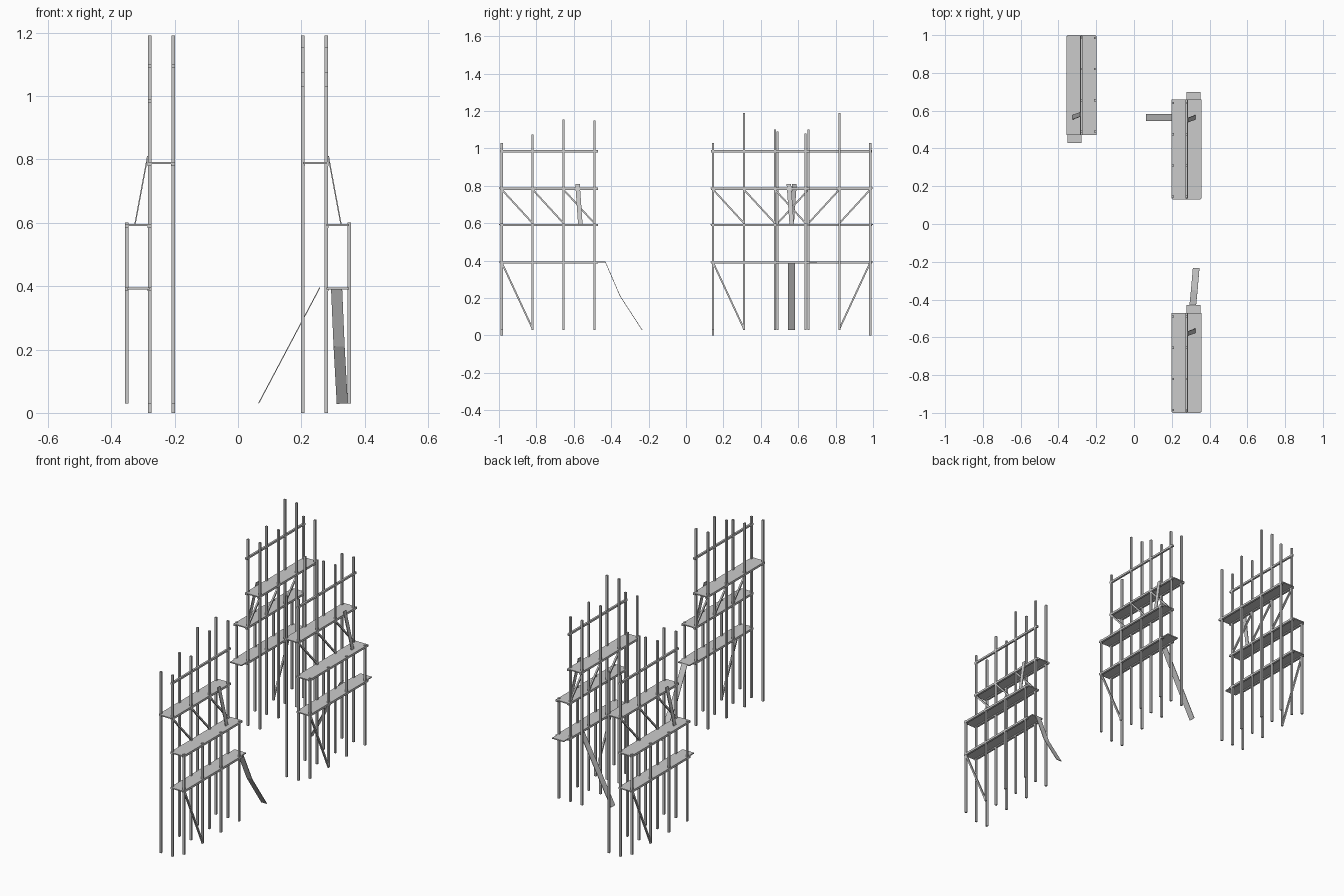
import bpy, bmesh
from mathutils import Vector, Matrix

cube = bpy.data.objects.get("Cube")
if cube:
    bpy.data.objects.remove(cube, do_unlink=True)


def material(name, value):
    m = bpy.data.materials.new(name)
    m.use_nodes = True
    m.diffuse_color = (value, value, value, 1)
    m.node_tree.nodes["Principled BSDF"].inputs["Base Color"].default_value = m.diffuse_color
    return m


GREY = material("plain_grey", 0.6)
POLE = 0.011                                # tube width
ROWS = {"inner": 0.205, "middle": 0.279, "outer": 0.351}
BAYS = [-0.985, -0.82, -0.655, -0.49]       # pole positions along the scaffold
START, END = -1.0, -0.47                    # platform ends


def bar(bm, a, b, width=POLE, depth=POLE, side=(1, 0, 0)):
    """Box running from a to b; width is measured along side."""
    a, b = Vector(a), Vector(b)
    axis = b - a
    z = axis.normalized()
    x = Vector(side)
    x = (x - z * x.dot(z)).normalized()
    y = z.cross(x)
    frame = Matrix((x * width, y * depth, axis)).transposed().to_4x4()
    bmesh.ops.create_cube(bm, size=1, matrix=Matrix.Translation((a + b) / 2) @ frame)


def finish(name, bm, place):
    bm.transform(place)
    mesh = bpy.data.meshes.new(name)
    bm.to_mesh(mesh)
    bm.free()
    mesh.materials.append(GREY)
    bpy.context.collection.objects.link(bpy.data.objects.new(name, mesh))


def scaffold(label, place, tops):
    # Upright poles: two tall rows and a short outer row
    bm = bmesh.new()
    for row, x in ROWS.items():
        for i, (y, top) in enumerate(zip(BAYS, tops)):
            foot = 0 if i == 0 and row != "outer" else 0.03
            bar(bm, (x, y, foot), (x, y, 0.6 if row == "outer" else top))
    finish(label + "_poles", bm, place)

    # Walkways with a supporting tube along each edge
    boards, tubes = bmesh.new(), bmesh.new()
    for z, near, far, end in ((0.39, "middle", "outer", -0.43),
                              (0.59, "middle", "outer", END),
                              (0.785, "inner", "middle", END)):
        x0, x1 = ROWS[near], ROWS[far]
        mid = (x0 + x1) / 2
        bar(boards, (mid, START, z + 0.003), (mid, end, z + 0.003), x1 - x0, 0.006)
        for x in (x0, x1):
            bar(tubes, (x, START + 0.005, z), (x, END, z), 0.012, 0.012)
    finish(label + "_walkways", boards, place)

    # Guard rail
    x = ROWS["middle"]
    bar(tubes, (x, START + 0.005, 0.985), (x, END, 0.985))
    finish(label + "_rails", tubes, place)

    # Diagonal braces
    bm = bmesh.new()
    for y0, y1 in zip(BAYS, BAYS[1:]):
        bar(bm, (x, y0, 0.78), (x, y1, 0.6), 0.009, 0.009)
    x = ROWS["outer"]
    bar(bm, (x, BAYS[0], 0.39), (x, BAYS[1], 0.035), 0.009, 0.009)
    finish(label + "_braces", bm, place)

    # Short climbing plank between the upper walkways
    bm = bmesh.new()
    bar(bm, (0.325, -0.565, 0.595), (0.285, -0.58, 0.81), 0.024, 0.004, (0, 1, 0))
    finish(label + "_climbing_plank", bm, place)


shift = Matrix.Translation((0, 1.13, 0))
turn = Matrix.Diagonal((-1, -1, 1, 1))
scaffold("front_scaffold", Matrix.Identity(4), (1.03, 1.075, 1.155, 1.15))
scaffold("back_left_scaffold", shift, (1.03, 1.19, 1.10, 1.08))
scaffold("back_right_scaffold", turn, (1.03, 1.19, 1.10, 1.09))

# Bent ramp at the end of the front scaffold
bm = bmesh.new()
path = [(0.311, -0.432, 0.395), (0.319, -0.352, 0.21), (0.329, -0.235, 0.03)]
for a, b in zip(path, path[1:]):
    bar(bm, a, b, 0.035, 0.003)
finish("bent_ramp", bm, Matrix.Identity(4))

# Straight ramp leaning on the side of the back left scaffold
bm = bmesh.new()
bar(bm, (0.065, 0.563, 0.03), (0.258, 0.563, 0.395), 0.037, 0.003, (0, 1, 0))
finish("straight_ramp", bm, Matrix.Identity(4))
